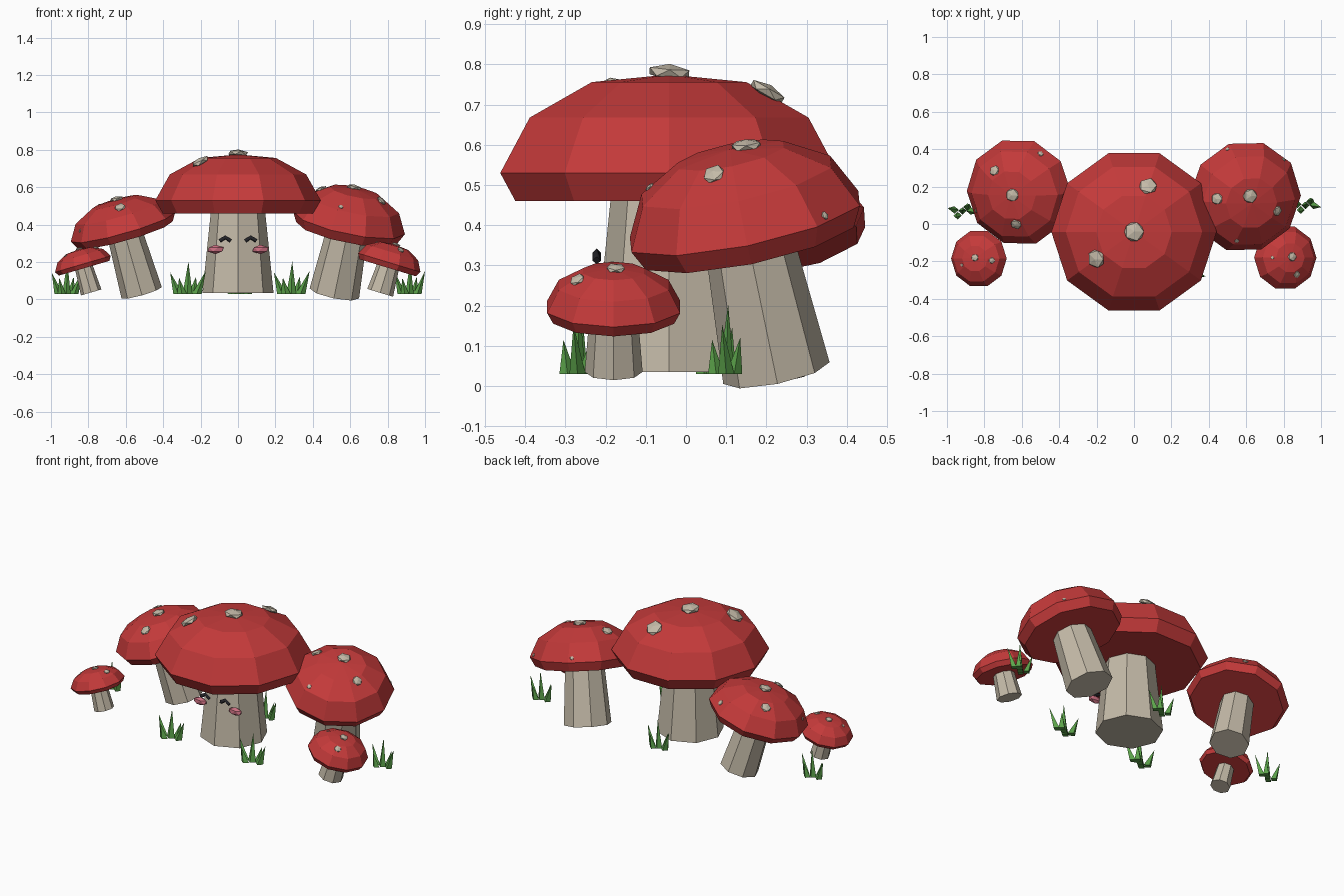
import bpy
import bmesh
from math import cos, sin, tau
from mathutils import Vector, Matrix
from mathutils.bvhtree import BVHTree

old = bpy.data.objects.get("Cube")
if old:
    bpy.data.objects.remove(old, do_unlink=True)


def material(name, r, g, b):
    m = bpy.data.materials.new(name)
    m.use_nodes = True
    m.diffuse_color = (r, g, b, 1)
    m.node_tree.nodes["Principled BSDF"].inputs["Base Color"].default_value = (r, g, b, 1)
    return m


RED = material("cap_red", 0.55, 0.042, 0.042)
BEIGE = material("stem_beige", 0.55, 0.49, 0.39)
GREEN = material("grass_green", 0.107, 0.37, 0.07)
PINK = material("cheek_pink", 0.60, 0.16, 0.22)
DARK = material("eye_dark", 0.017, 0.017, 0.021)


def add_object(name, bm, mat):
    bmesh.ops.recalc_face_normals(bm, faces=bm.faces)
    mesh = bpy.data.meshes.new(name)
    bm.to_mesh(mesh)
    bm.free()
    mesh.materials.append(mat)
    obj = bpy.data.objects.new(name, mesh)
    bpy.context.collection.objects.link(obj)
    return obj


def lathe(profile, sides, matrix):
    """Flat-based faceted solid from a (radius, height) profile; radius 0 makes a tip."""
    bm = bmesh.new()
    rings = []
    for r, z in profile:
        if r == 0:
            rings.append([bm.verts.new((0, 0, z))] * sides)
        else:
            rings.append([bm.verts.new((r * cos(tau * i / sides), r * sin(tau * i / sides), z))
                          for i in range(sides)])
    for low, high in zip(rings, rings[1:]):
        for i in range(sides):
            j = (i + 1) % sides
            corners = [low[i], low[j], high[j], high[i]]
            bm.faces.new(list(dict.fromkeys(corners)))
    bm.faces.new(rings[0][::-1])
    if profile[-1][0]:
        bm.faces.new(rings[-1])
    bm.transform(matrix)
    return bm


def blob(name, matrix, mat):
    bm = bmesh.new()
    bmesh.ops.create_icosphere(bm, subdivisions=1, radius=1, matrix=matrix)
    return add_object(name, bm, mat)


CAP = [(0.91, 0), (1, 0.222), (0.825, 0.66), (0.458, 0.94), (0, 1)]


def mushroom(name, base, axis, stem_radii, stem_len, cap_r, cap_h, spots):
    turn = Vector((0, 0, 1)).rotation_difference(Vector(axis)).to_matrix().to_4x4()
    place = Matrix.Translation(base) @ turn
    low_r, top_r = stem_radii
    stem = lathe([(low_r, 0), (top_r, stem_len + 0.01)], 8, place)
    add_object(name + "_stem", stem, BEIGE)

    lift = place @ Matrix.Translation((0, 0, stem_len))
    cap = lathe([(r * cap_r, z * cap_h) for r, z in CAP], 10, lift)
    cap.normal_update()
    surface = BVHTree.FromBMesh(cap)
    add_object(name + "_cap", cap, RED)

    # Flattened spots resting on the cap surface
    for i, (x, y, r) in enumerate(spots):
        hit, normal, _, _ = surface.ray_cast(Vector((x, y, 3)), Vector((0, 0, -1)))
        if hit is None:
            continue
        if normal.z < 0:
            normal = -normal
        lean = Vector((0, 0, 1)).rotation_difference(normal).to_matrix().to_4x4()
        size = Matrix.Diagonal((r, r, r * 0.36, 1))
        blob(f"{name}_spot_{i + 1}", Matrix.Translation(hit + normal * r * 0.1) @ lean @ size, BEIGE)


mushroom("main", (0, -0.042, 0.035), (0, 0, 1), (0.19, 0.145), 0.425, 0.442, 0.315,
         [(0, -0.042, 0.058), (0.075, 0.2, 0.052), (-0.2, -0.185, 0.054)])
mushroom("left_large", (0.515, 0.225, 0.032), (0.2, -0.2, 0.96), (0.135, 0.11), 0.34, 0.305, 0.24,
         [(0.62, 0.15, 0.042), (0.445, 0.135, 0.034), (0.765, 0.07, 0.03),
          (0.5, 0.4, 0.012), (0.8, 0.345, 0.012), (0.55, -0.09, 0.014)])
mushroom("right_large", (-0.515, 0.215, 0.035), (-0.27, -0.12, 0.95), (0.112, 0.095), 0.325, 0.29, 0.195,
         [(-0.65, 0.155, 0.038), (-0.745, 0.285, 0.031), (-0.63, 0, 0.032),
          (-0.5, 0.375, 0.018), (-0.845, 0.07, 0.012)])
mushroom("left_small", (0.76, -0.18, 0.035), (0.29, 0, 0.96), (0.072, 0.06), 0.14, 0.174, 0.13,
         [(0.845, -0.175, 0.026), (0.87, -0.27, 0.021), (0.74, -0.18, 0.01)])
mushroom("right_small", (-0.785, -0.185, 0.037), (-0.28, 0, 0.96), (0.057, 0.048), 0.135, 0.155, 0.105,
         [(-0.85, -0.18, 0.021), (-0.76, -0.195, 0.018), (-0.92, -0.22, 0.01)])

# Face: smiling chevron eyes and round cheeks
for side, s in (("left", 1), ("right", -1)):
    curve = bpy.data.curves.new(side + "_eye", "CURVE")
    curve.dimensions = "3D"
    curve.bevel_depth = 0.011
    curve.bevel_resolution = 0
    curve.use_fill_caps = True
    line = curve.splines.new("POLY")
    line.points.add(2)
    for p, (dx, z) in zip(line.points, ((-0.03, 0.312), (0, 0.331), (0.03, 0.312))):
        p.co = (s * 0.068 + dx, -0.222, z, 1)
    curve.materials.append(DARK)
    eye = bpy.data.objects.new(side + "_eye", curve)
    bpy.context.collection.objects.link(eye)

    blob(side + "_cheek", Matrix.Translation((s * 0.12, -0.197, 0.267))
         @ Matrix.Diagonal((0.048, 0.022, 0.025, 1)), PINK)

# Grass clumps: blades as (root x, root y, tip x, tip y, height)
BLADES = [(0, 0, 0.005, 0.005, 0.172), (-0.05, 0.005, -0.093, 0.015, 0.115),
          (0.05, 0, 0.098, -0.01, 0.122), (-0.03, -0.025, -0.045, -0.035, 0.085),
          (0.03, 0.02, 0.045, 0.035, 0.09)]


def grass(name, x, y, width):
    bm = bmesh.new()
    for rx, ry, tx, ty, h in BLADES:
        root = [bm.verts.new((x + (rx + 0.026 * cos(tau * i / 4)) * width,
                              y + ry + 0.02 * sin(tau * i / 4), 0.03)) for i in range(4)]
        tip = bm.verts.new((x + tx * width, y + ty, 0.03 + h))
        bm.faces.new(root[::-1])
        for i in range(4):
            bm.faces.new((root[i], root[(i + 1) % 4], tip))
    add_object(name, bm, GREEN)


grass("front_right_grass", -0.27, -0.27, 1)
grass("front_left_grass", 0.285, -0.27, 1)
grass("back_grass", 0.01, 0.25, 0.85)
grass("right_grass", -0.917, 0.07, 0.85)
grass("left_grass", 0.917, 0.1, 0.85)
